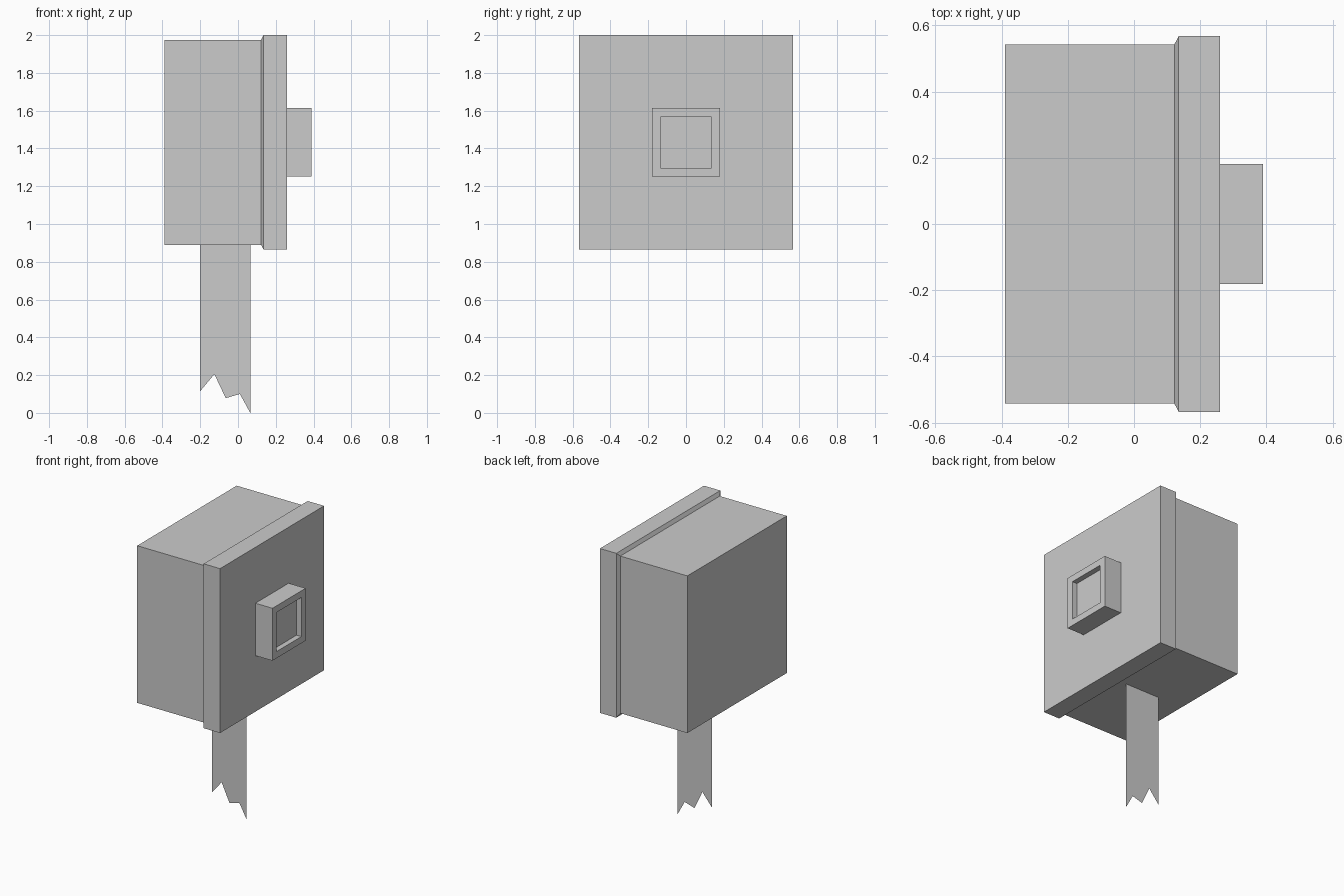
import bpy

if "Cube" in bpy.data.objects:
    bpy.data.objects.remove(bpy.data.objects["Cube"])

CENTRE_Z = 1.4325


def make_object(name, verts, faces):
    mesh = bpy.data.meshes.new(name)
    mesh.from_pydata(verts, [], faces)
    mesh.update()
    obj = bpy.data.objects.new(name, mesh)
    bpy.context.collection.objects.link(obj)
    return obj


def square_loft(name, profile, cap_start=True):
    """Skin square rings along x; profile holds (x, half width)."""
    corners = [(-1, -1), (1, -1), (1, 1), (-1, 1)]
    verts = [(x, sy * h, CENTRE_Z + sz * h) for x, h in profile for sy, sz in corners]
    faces = []
    for ring in range(len(profile) - 1):
        a, b = ring * 4, ring * 4 + 4
        for i in range(4):
            j = (i + 1) % 4
            faces.append((a + i, a + j, b + j, b + i))
    if cap_start:
        faces.append((3, 2, 1, 0))
    last = len(verts) - 4
    faces.append((last, last + 1, last + 2, last + 3))
    return make_object(name, verts, faces)


# Housing with a bevelled step up to the wider front plate
square_loft("housing", [(-0.39, 0.5425), (0.122, 0.5425), (0.135, 0.5675), (0.26, 0.5675)])

# Raised square button with a shallow recess
square_loft("button", [(0.26, 0.181), (0.39, 0.181), (0.39, 0.135), (0.353, 0.135)],
            cap_start=False)

# Flat ribbon hanging below, with a torn lower edge
outline = [(-0.2, 0.89), (-0.2, 0.115), (-0.125, 0.205), (-0.065, 0.078),
           (0.01, 0.1), (0.065, 0.0), (0.065, 0.89)]
make_object("torn_strip", [(x, 0, z) for x, z in outline], [tuple(range(len(outline)))])
